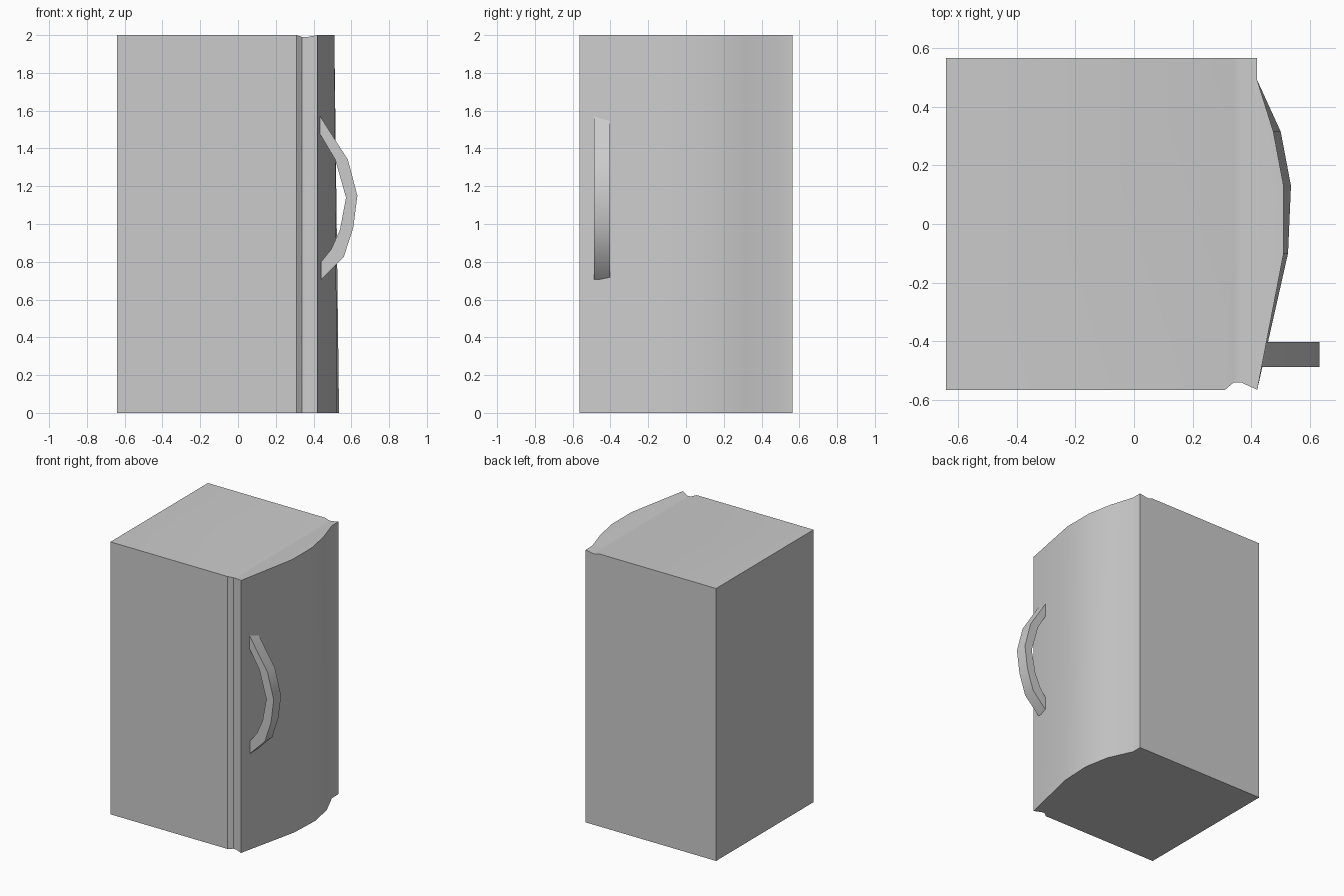
import bpy, bmesh, math

if "Cube" in bpy.data.objects:
    bpy.data.objects.remove(bpy.data.objects["Cube"])


def finish(name, bm, angle):
    bmesh.ops.recalc_face_normals(bm, faces=bm.faces)
    mesh = bpy.data.meshes.new(name)
    bm.to_mesh(mesh)
    bm.free()
    obj = bpy.data.objects.new(name, mesh)
    bpy.context.collection.objects.link(obj)
    bpy.ops.object.select_all(action='DESELECT')
    obj.select_set(True)
    bpy.context.view_layer.objects.active = obj
    bpy.ops.object.shade_smooth_by_angle(angle=math.radians(angle))
    return obj


# Cabinet outline, anticlockwise: bottom x, top x, y, top z
seam = [(-0.64, -0.565, 2), (0.31, -0.565, 2), (0.34, -0.54, 1.99),
        (0.365, -0.54, 1.99), (0.42, -0.565, 2)]
outline = [(x, x, y, z) for x, y, z in seam]
# Bowed door, bulging slightly more at the bottom
outline += [(0.525, 0.51, -0.10, 2), (0.535, 0.51, 0.13, 2),
            (0.50, 0.475, 0.315, 2), (0.42, 0.42, 0.49, 2)]
# Straight back edge, with the same dip in the top
outline += [(x, x, 0.565, z) for x, y, z in reversed(seam)]

bm = bmesh.new()
low = [bm.verts.new((b, y, 0)) for b, t, y, z in outline]
top = [bm.verts.new((t, y, z)) for b, t, y, z in outline]
n = len(outline)
for i in range(n):
    j = (i + 1) % n
    bm.faces.new((low[i], low[j], top[j], top[i]))
# Top and bottom split into strips across the seam, plus the door cap
for ring in (low, top):
    for i in range(3):
        bm.faces.new((ring[i], ring[i + 1], ring[n - 2 - i], ring[n - 1 - i]))
    bm.faces.new((ring[3], ring[4], ring[8], ring[9], ring[10]))
    bm.faces.new(ring[4:9])
finish("cabinet_with_bowed_door", bm, 30)

# Curved door handle: (outer x, z), (inner x, z)
arc = [((0.435, 1.57), (0.435, 1.475)), ((0.582, 1.34), (0.515, 1.34)),
       ((0.632, 1.15), (0.572, 1.14)), ((0.61, 0.98), (0.54, 0.97)),
       ((0.56, 0.826), (0.493, 0.865)), ((0.44, 0.706), (0.44, 0.80))]
bm = bmesh.new()
rings = []
for (ox, oz), (ix, iz) in arc:
    rings.append([bm.verts.new(p) for p in ((ox, -0.488, oz), (ox, -0.403, oz),
                                            (ix, -0.403, iz), (ix, -0.488, iz))])
for a, b in zip(rings, rings[1:]):
    for k in range(4):
        m = (k + 1) % 4
        bm.faces.new((a[k], a[m], b[m], b[k]))
bm.faces.new(rings[0])
bm.faces.new(rings[-1])
finish("door_handle", bm, 30)
